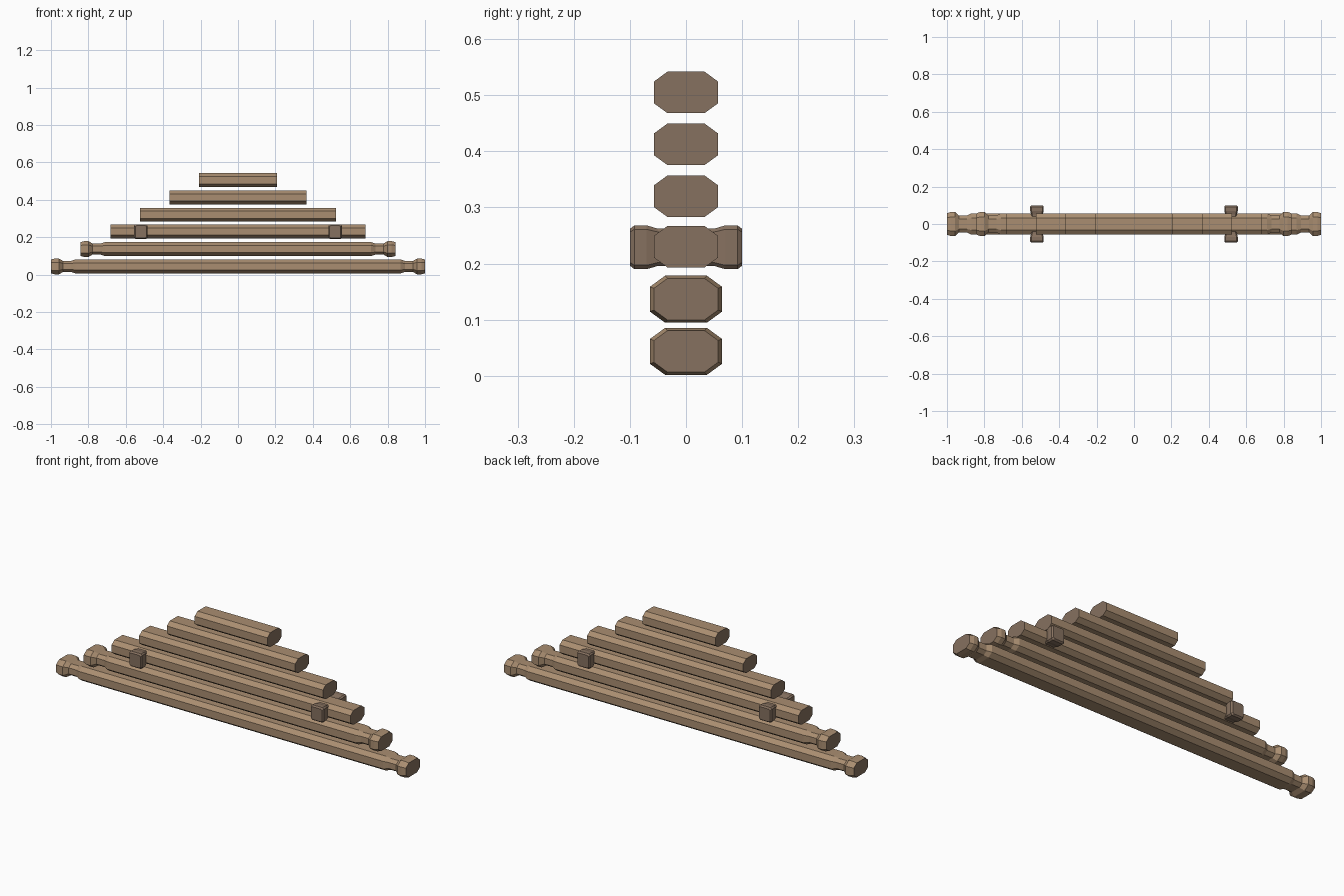
import bpy, bmesh
from mathutils import Vector

if "Cube" in bpy.data.objects:
    bpy.data.objects.remove(bpy.data.objects["Cube"])


def material(name, rgb):
    m = bpy.data.materials.new(name)
    m.diffuse_color = (*rgb, 1)
    m.use_nodes = True
    m.node_tree.nodes["Principled BSDF"].inputs["Base Color"].default_value = m.diffuse_color
    return m


TAN = material("tan timber", (0.40, 0.27, 0.165))
DARK = material("dark timber", (0.24, 0.165, 0.115))


def loft(name, stations, section, axis, centre, dark_rule):
    """Sweep a section along x or y; stations are (position, scale)."""
    bm = bmesh.new()
    rings = []
    for t, s in stations:
        ring = []
        for a, b in section:
            p = (t, a * s, b * s) if axis == "x" else (a * s, t, b * s)
            ring.append(bm.verts.new(Vector(centre) + Vector(p)))
        rings.append(ring)
    n = len(section)
    for r0, r1 in zip(rings, rings[1:]):
        for i in range(n):
            j = (i + 1) % n
            bm.faces.new((r0[i], r0[j], r1[j], r1[i]))
    bm.faces.new(rings[0])
    bm.faces.new(rings[-1])
    bmesh.ops.recalc_face_normals(bm, faces=bm.faces)
    for f in bm.faces:
        f.material_index = int(dark_rule(f))
    me = bpy.data.meshes.new(name)
    bm.to_mesh(me)
    bm.free()
    me.materials.append(TAN)
    me.materials.append(DARK)
    ob = bpy.data.objects.new(name, me)
    bpy.context.collection.objects.link(ob)
    return ob


def octagon(w, h, fw, fh):
    """Chamfered rectangle: half sizes w, h and half flats fw, fh."""
    return [(w, -fh), (w, fh), (fw, h), (-fw, h),
            (-w, fh), (-w, -fh), (-fw, -h), (fw, -h)]


LOG = octagon(0.057, 0.037, 0.033, 0.0195)

# stacked logs: half length, centre height, notched ends
for k, (half, z, notched) in enumerate([
        (1.0, 0.0435, True), (0.842, 0.1365, True), (0.683, 0.23, False),
        (0.525, 0.32, False), (0.367, 0.4125, False), (0.208, 0.505, False)]):
    right = [(half, 1.0)]
    if notched:
        right = [(half - 0.13, 1.0), (half - 0.108, 0.8), (half - 0.064, 0.8),
                 (half - 0.043, 1.13), (half - 0.02, 1.13), (half, 1.0)]
    stations = [(-x, s) for x, s in reversed(right)] + right
    loft(f"log_{k + 1}", stations, LOG, "x", (0, 0, z),
         lambda f: abs(f.normal.x) > 0.9)

# crossing log stubs on the third log
STUB = octagon(0.036, 0.039, 0.029, 0.032)
for side, x in (("left", -0.519), ("right", 0.519)):
    loft(f"cross_stub_{side}",
         [(-0.1, 0.84), (-0.092, 1), (-0.07, 1), (-0.05, 0.85),
          (0.05, 0.85), (0.07, 1), (0.092, 1), (0.1, 0.84)],
         STUB, "y", (x, 0, 0.229), lambda f: True)
